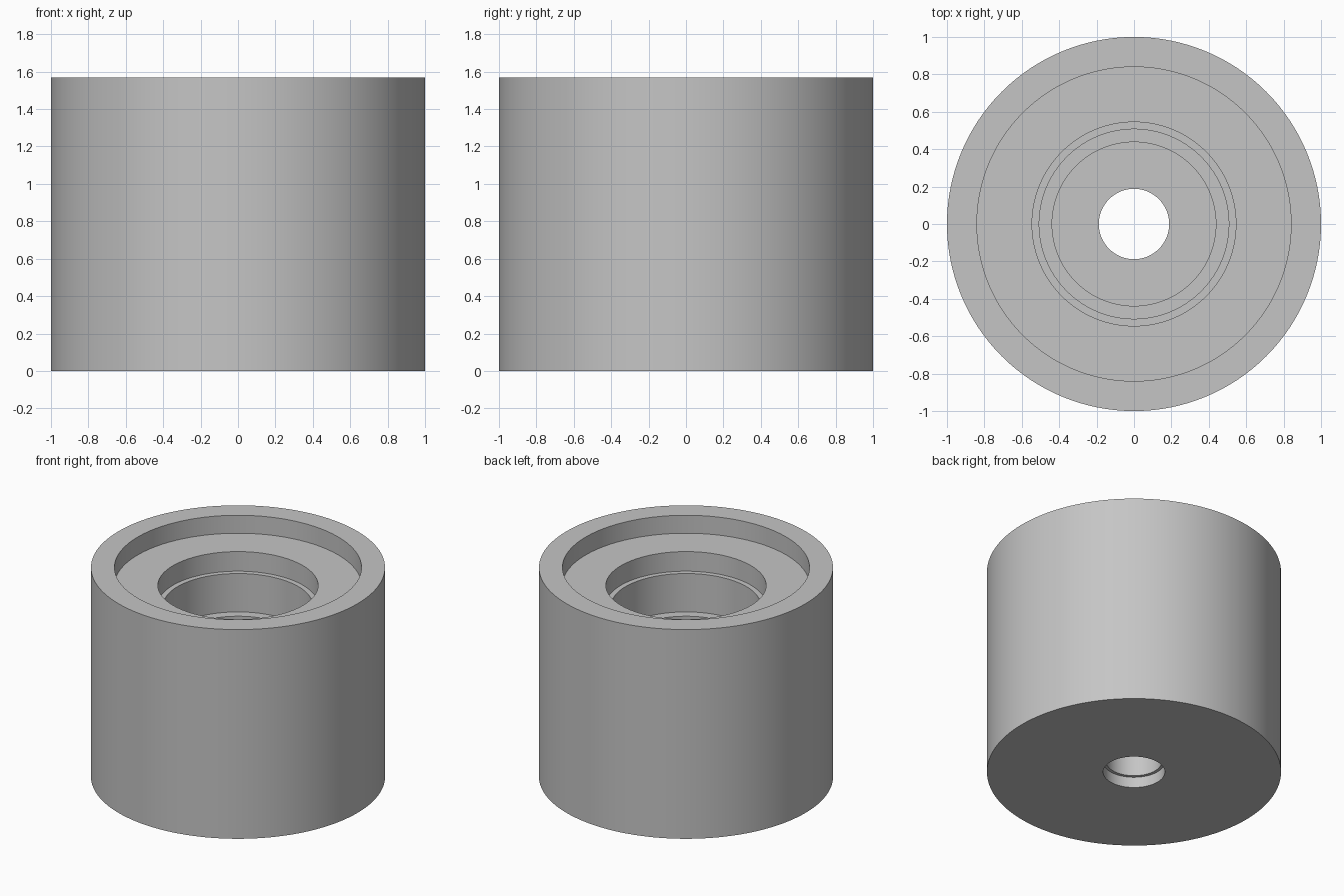
import bpy, bmesh, math

cube = bpy.data.objects.get("Cube")
if cube:
    bpy.data.objects.remove(cube, do_unlink=True)

SEGMENTS = 128

# Plain grey material
grey = bpy.data.materials.new("light_grey")
grey.use_nodes = True
colour = (0.56, 0.56, 0.56, 1.0)
grey.diffuse_color = colour
grey.node_tree.nodes["Principled BSDF"].inputs["Base Color"].default_value = colour

# Closed wall section (radius, height), from the bottom hole round the outside
section = [
    (0.21, 0.0), (1.0, 0.0), (1.0, 1.57),      # base and outer wall
    (0.84, 1.57), (0.84, 1.435),               # rim and wide top recess
    (0.545, 1.435), (0.545, 1.288),            # upper bore
    (0.507, 1.288), (0.507, 1.0),              # middle bore
    (0.438, 1.0), (0.438, 0.35),               # deep bore
    (0.188, 0.35), (0.188, 0.08),              # through hole
    (0.21, 0.08),                              # counterbore from below
]


def lathe(name, points):
    """Turn a closed section around the z axis."""
    bm = bmesh.new()
    rings = []
    for r, z in points:
        ring = []
        for i in range(SEGMENTS):
            a = math.tau * i / SEGMENTS
            ring.append(bm.verts.new((r * math.cos(a), r * math.sin(a), z)))
        rings.append(ring)
    for k, low in enumerate(rings):
        high = rings[(k + 1) % len(rings)]
        for i in range(SEGMENTS):
            j = (i + 1) % SEGMENTS
            bm.faces.new((low[i], low[j], high[j], high[i]))
    bmesh.ops.recalc_face_normals(bm, faces=bm.faces)
    mesh = bpy.data.meshes.new(name)
    bm.to_mesh(mesh)
    bm.free()
    obj = bpy.data.objects.new(name, mesh)
    bpy.context.collection.objects.link(obj)
    obj.data.materials.append(grey)
    return obj


# Stepped bushing body
body = lathe("stepped_bushing", section)
bpy.ops.object.select_all(action="DESELECT")
body.select_set(True)
bpy.context.view_layer.objects.active = body
bpy.ops.object.shade_smooth_by_angle(angle=math.radians(30))
